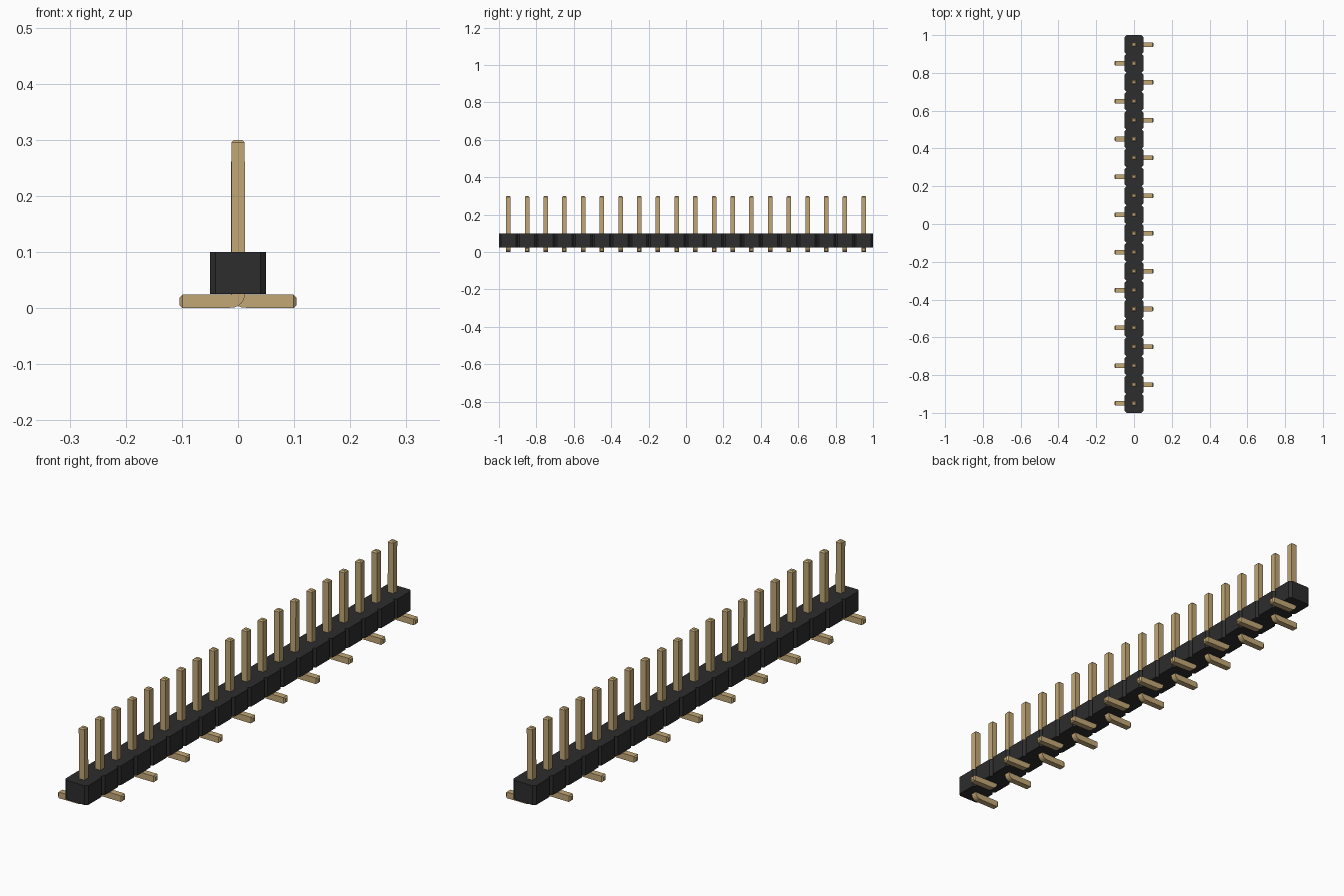
import bpy, bmesh, math
from mathutils import Vector

cube = bpy.data.objects.get("Cube")
if cube:
    bpy.data.objects.remove(cube, do_unlink=True)

COUNT, PITCH = 20, 0.1
HALF = 0.012              # half thickness of the square pin
BASE, TOP = 0.025, 0.1    # housing bottom and top


def material(name, rgb):
    m = bpy.data.materials.new(name)
    m.use_nodes = True
    m.diffuse_color = (*rgb, 1)
    m.node_tree.nodes["Principled BSDF"].inputs["Base Color"].default_value = (*rgb, 1)
    return m


def make_object(name, bm, mat):
    bmesh.ops.recalc_face_normals(bm, faces=bm.faces)
    mesh = bpy.data.meshes.new(name)
    bm.to_mesh(mesh)
    bm.free()
    mesh.materials.append(mat)
    obj = bpy.data.objects.new(name, mesh)
    bpy.context.collection.objects.link(obj)
    return obj


def loft(bm, rings):
    """Skin a list of closed rings and cap both ends."""
    rows = [[bm.verts.new(p) for p in ring] for ring in rings]
    for a, b in zip(rows, rows[1:]):
        for i in range(len(a)):
            j = (i + 1) % len(a)
            bm.faces.new((a[i], a[j], b[j], b[i]))
    bm.faces.new(rows[0])
    bm.faces.new(rows[-1])


black = material("black plastic", (0.026, 0.026, 0.026))
gold = material("gold metal", (0.54, 0.39, 0.18))

# Housing: one outline with chamfered notches between the cells
side = []
for i in range(COUNT):
    y = (i - COUNT / 2) * PITCH
    side += [(0.04, y), (0.05, y + 0.01), (0.05, y + PITCH - 0.01)]
side.append((0.04, COUNT * PITCH / 2))
outline = side + [(-x, y) for x, y in reversed(side)]
bm = bmesh.new()
loft(bm, [[(x, y, z) for x, y in outline] for z in (BASE, TOP)])
make_object("housing", bm, black)


def square(centre, across, half):
    """Square ring spanned by the direction across and the y axis."""
    c, u, v = Vector(centre), Vector(across) * half, Vector((0, half, 0))
    return [c + u + v, c - u + v, c - u - v, c + u - v]


# Pin: tapered tip, upright post, quarter bend, flat foot with tapered end
def pin_mesh():
    bm = bmesh.new()
    rings = [square((0, 0, 0.3), (1, 0, 0), 0.007),
             square((0, 0, 0.295), (1, 0, 0), HALF)]
    corner = Vector((HALF, 0, 2 * HALF + 0.001))
    for k in range(7):
        a = math.radians(15 * k)
        out = Vector((-math.cos(a), 0, -math.sin(a)))
        rings.append(square(corner + out * HALF * 1.02, -out, HALF))
    rings += [square((0.099, 0, HALF), (0, 0, 1), HALF),
              square((0.104, 0, HALF), (0, 0, 1), 0.007)]
    loft(bm, rings)
    return bm


left_pin = make_object("left_pin", pin_mesh(), gold)
bm = pin_mesh()
for v in bm.verts:
    v.co.x = -v.co.x
right_pin = make_object("right_pin", bm, gold)

# Row of pins with feet alternating sides
for i in range(COUNT):
    first = left_pin if i % 2 else right_pin
    pin = first if i < 2 else first.copy()
    if i >= 2:
        bpy.context.collection.objects.link(pin)
    pin.name = f"pin_{i + 1}"
    pin.location.y = (i - (COUNT - 1) / 2) * PITCH
